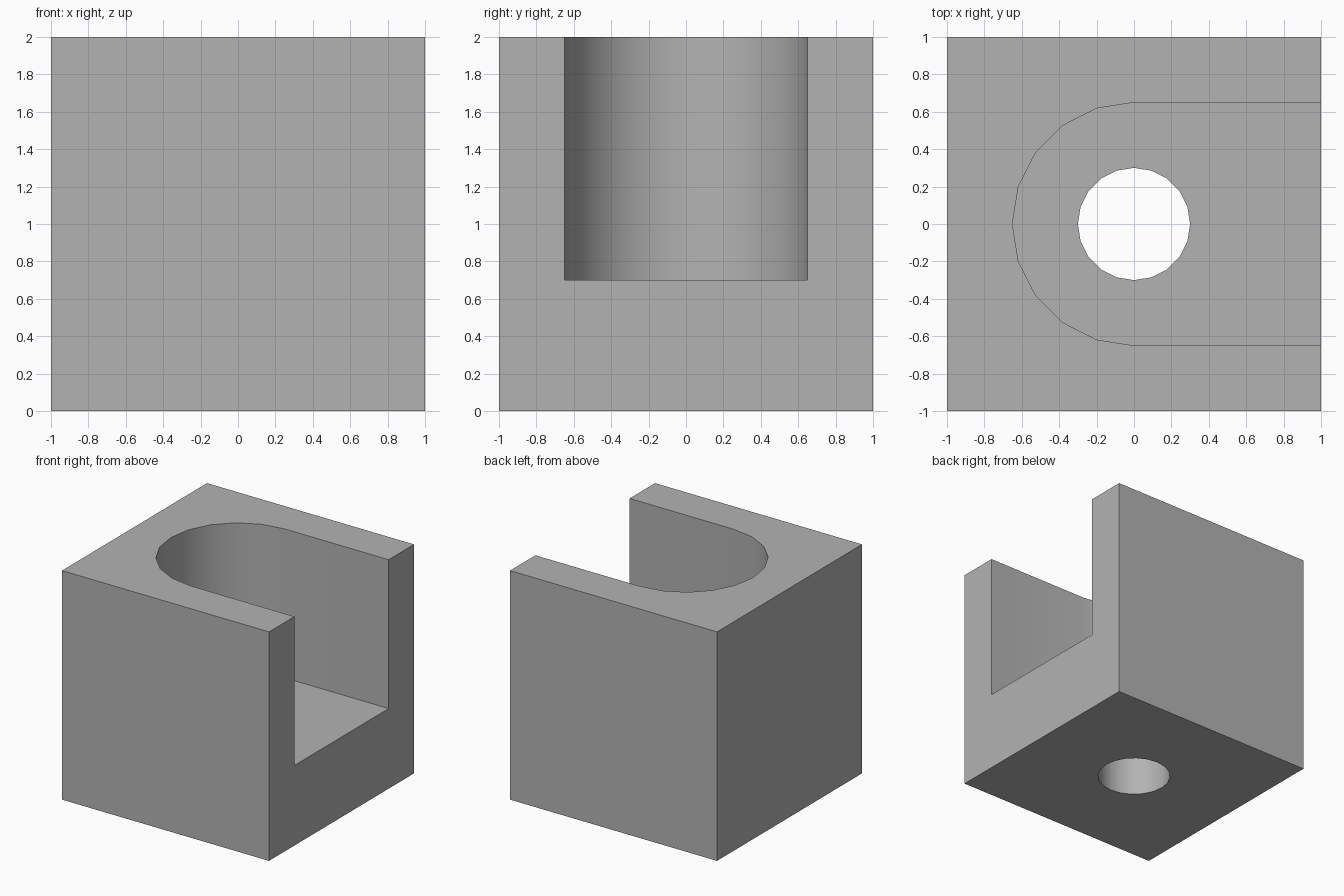
import bpy, bmesh
from math import cos, sin, pi, radians

default = bpy.data.objects.get("Cube")
if default:
    bpy.data.objects.remove(default, do_unlink=True)

grey = bpy.data.materials.new("plain grey")
grey.use_nodes = True
colour = (0.45, 0.45, 0.45, 1)
grey.diffuse_color = colour
grey.node_tree.nodes["Principled BSDF"].inputs["Base Color"].default_value = colour


def prism(name, outline, bottom, top):
    """Extrude a flat outline straight up into a closed solid."""
    bm = bmesh.new()
    base = bm.faces.new([bm.verts.new((x, y, bottom)) for x, y in outline])
    grown = bmesh.ops.extrude_face_region(bm, geom=[base])["geom"]
    verts = [v for v in grown if isinstance(v, bmesh.types.BMVert)]
    bmesh.ops.translate(bm, verts=verts, vec=(0, 0, top - bottom))
    bmesh.ops.recalc_face_normals(bm, faces=bm.faces)
    mesh = bpy.data.meshes.new(name)
    bm.to_mesh(mesh)
    bm.free()
    mesh.materials.append(grey)
    obj = bpy.data.objects.new(name, mesh)
    bpy.context.collection.objects.link(obj)
    return obj


def arc(radius, first, last):
    """Points on a twenty-sided circle, from one step to another."""
    return [(radius * cos(i * pi / 10), radius * sin(i * pi / 10))
            for i in range(first, last + 1)]


# Solid block
block = prism("block", [(-1, -1), (1, -1), (1, 1), (-1, 1)], 0, 2)

# Round-ended slot open to the left side, and a drain hole through the floor
slot = prism("slot_cutter", arc(0.65, 5, 15) + [(1.2, -0.65), (1.2, 0.65)], 0.7, 2.2)
hole = prism("hole_cutter", arc(0.3, 0, 19), -0.2, 1)

bpy.context.view_layer.objects.active = block
for cutter in (slot, hole):
    cutter.hide_render = True
    cut = block.modifiers.new(cutter.name, "BOOLEAN")
    cut.operation = "DIFFERENCE"
    cut.solver = "EXACT"
    cut.object = cutter
    bpy.ops.object.modifier_apply(modifier=cut.name)
    bpy.data.objects.remove(cutter, do_unlink=True)

# Smooth round walls, crisp edges
bpy.ops.object.select_all(action="DESELECT")
block.select_set(True)
bpy.ops.object.shade_smooth_by_angle(angle=radians(30))
